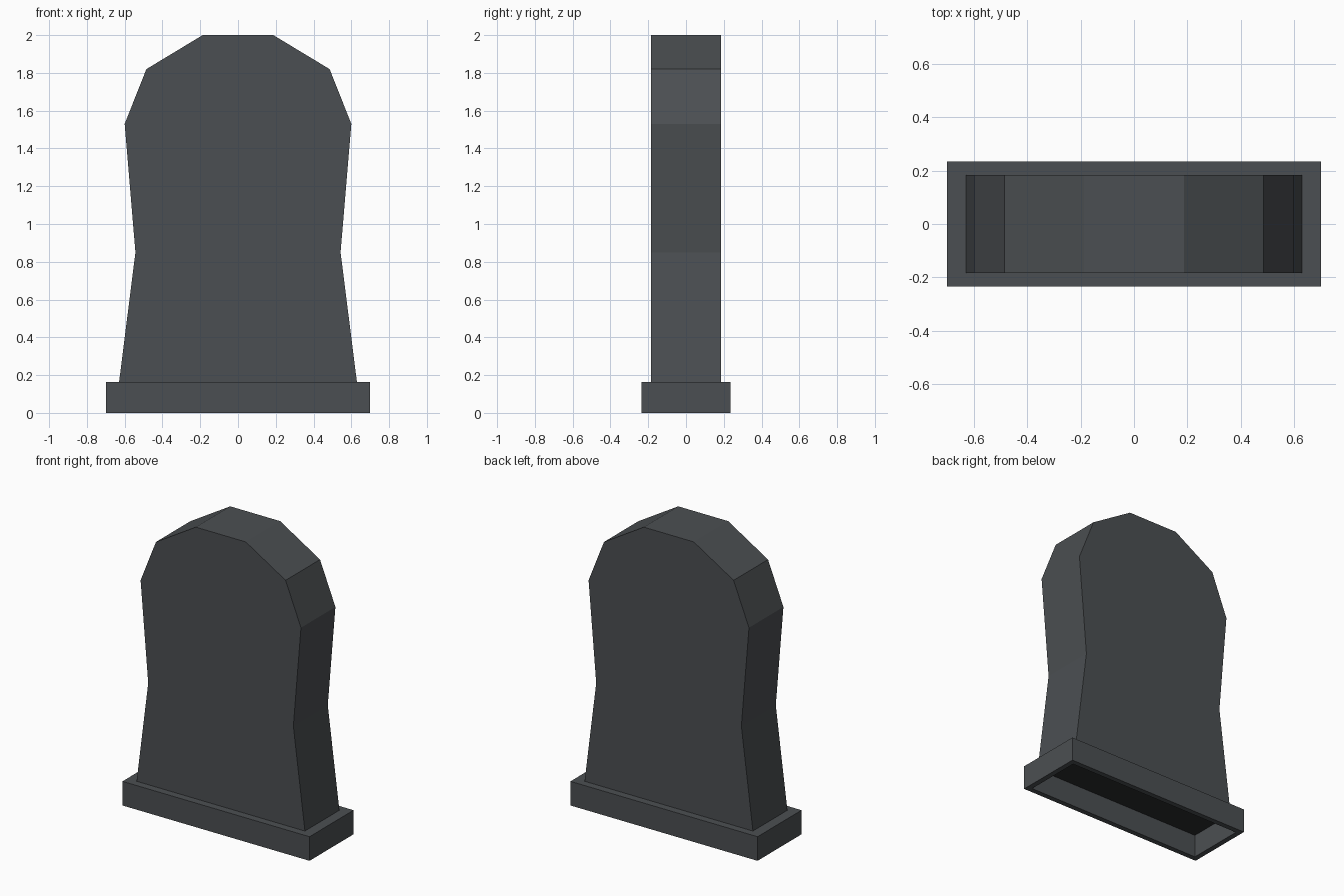
import bpy, bmesh

if "Cube" in bpy.data.objects:
    bpy.data.objects.remove(bpy.data.objects["Cube"])


def material(name, rgb):
    m = bpy.data.materials.new(name)
    m.diffuse_color = (*rgb, 1)
    m.use_nodes = True
    m.node_tree.nodes["Principled BSDF"].inputs["Base Color"].default_value = m.diffuse_color
    return m


stone = material("grey stone", (0.071, 0.078, 0.084))
shadow = material("dark hollow", (0.024, 0.026, 0.027))


def finish(name, bm, mats):
    bmesh.ops.recalc_face_normals(bm, faces=bm.faces[:])
    me = bpy.data.meshes.new(name)
    bm.to_mesh(me)
    bm.free()
    for m in mats:
        me.materials.append(m)
    ob = bpy.data.objects.new(name, me)
    bpy.context.collection.objects.link(ob)
    return ob


# Slab: mirrored half profile extruded through the thickness
half = [(0.63, 0.16), (0.543, 0.85), (0.60, 1.53), (0.485, 1.82), (0.187, 2.0)]
profile = half + [(-x, z) for x, z in reversed(half)]
T = 0.184
bm = bmesh.new()
front = bm.faces.new([bm.verts.new((x, -T, z)) for x, z in profile])
ext = bmesh.ops.extrude_face_region(bm, geom=[front], use_keep_orig=True)
bmesh.ops.translate(bm, vec=(0, 2 * T, 0),
                    verts=[v for v in ext["geom"] if isinstance(v, bmesh.types.BMVert)])
# the slab stands on the plinth, so its hidden underside is left out
under = [f for f in bm.faces if all(v.co.z < 0.17 for v in f.verts)]
bmesh.ops.delete(bm, geom=under, context='FACES_ONLY')
finish("headstone_slab", bm, [stone])

# Plinth: box with its underside inset and pushed up into a hollow
H = 0.163
bm = bmesh.new()
bmesh.ops.create_cube(bm, size=1)
for v in bm.verts:
    v.co.x *= 1.40
    v.co.y *= 0.47
    v.co.z = (v.co.z + 0.5) * H
bottom = min(bm.faces, key=lambda f: f.calc_center_median().z)
bmesh.ops.inset_region(bm, faces=[bottom], thickness=0.05)
hollow = bmesh.ops.extrude_discrete_faces(bm, faces=[bottom])["faces"][0]
bmesh.ops.translate(bm, vec=(0, 0, H - 0.008), verts=hollow.verts[:])
hollow.material_index = 1
finish("plinth", bm, [stone, shadow])
